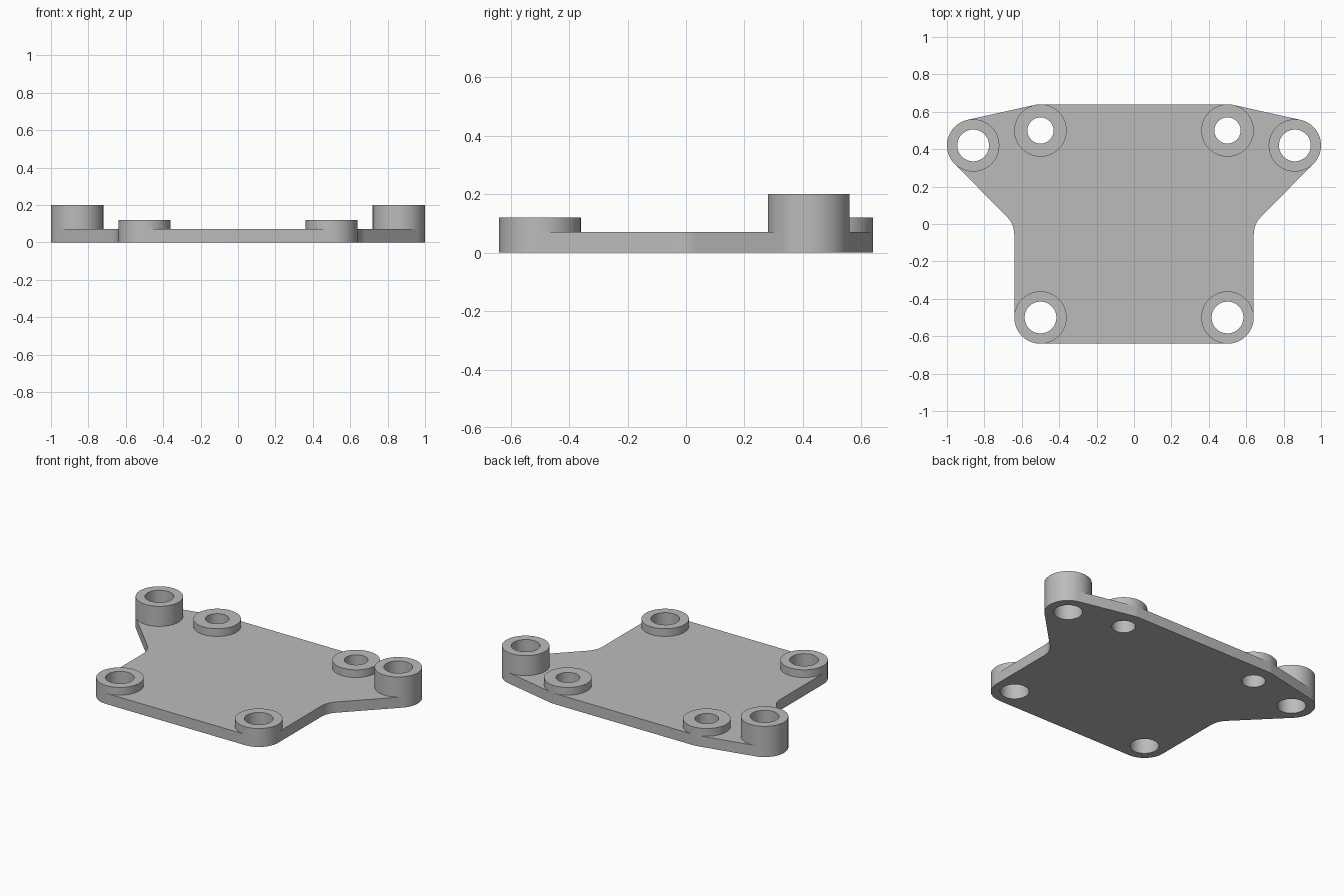
import bpy
import bmesh
import math
from math import cos, sin, radians

if "Cube" in bpy.data.objects:
    bpy.data.objects.remove(bpy.data.objects["Cube"])

R = 0.14          # boss and corner radius
PLATE = 0.07      # plate thickness
SEG = 64
OUTER, BACK, FRONT = (0.86, 0.42), (0.5, 0.5), (0.5, -0.5)

# name, centre, hole radius, top height
BOSSES = [("outer_boss", OUTER, 0.085, 0.2),
          ("back_boss", BACK, 0.07, 0.12),
          ("front_boss", FRONT, 0.085, 0.12)]

grey = bpy.data.materials.new("plain grey")
grey.use_nodes = True
colour = (0.5, 0.5, 0.5, 1)
grey.diffuse_color = colour
grey.node_tree.nodes["Principled BSDF"].inputs["Base Color"].default_value = colour


def arc(centre, radius, start, end, steps):
    angles = [radians(start + (end - start) * i / steps) for i in range(steps + 1)]
    return [(centre[0] + radius * cos(a), centre[1] + radius * sin(a)) for a in angles]


def circle(centre, radius):
    return arc(centre, radius, 0, 360, SEG)[:-1]


def extrude_loops(name, loops, bottom, top):
    """Fill the first loop, leave the others as holes, and extrude upward."""
    bm = bmesh.new()
    for loop in loops:
        verts = [bm.verts.new((x, y, bottom)) for x, y in loop]
        for a, b in zip(verts, verts[1:] + verts[:1]):
            bm.edges.new((a, b))
    bmesh.ops.triangle_fill(bm, edges=bm.edges[:], use_beauty=True, normal=(0, 0, 1))
    result = bmesh.ops.extrude_face_region(bm, geom=bm.faces[:], use_keep_orig=True)
    moved = [v for v in result["geom"] if isinstance(v, bmesh.types.BMVert)]
    bmesh.ops.translate(bm, verts=moved, vec=(0, 0, top - bottom))
    bmesh.ops.recalc_face_normals(bm, faces=bm.faces[:])
    mesh = bpy.data.meshes.new(name)
    bm.to_mesh(mesh)
    bm.free()
    mesh.materials.append(grey)
    obj = bpy.data.objects.new(name, mesh)
    bpy.context.collection.objects.link(obj)
    bpy.ops.object.select_all(action="DESELECT")
    obj.select_set(True)
    bpy.context.view_layer.objects.active = obj
    bpy.ops.object.shade_smooth_by_angle(angle=radians(30))
    return obj


# Plate outline: rounded corners joined by tangent lines, mirrored across x
tangent = math.degrees(math.atan2(OUTER[0] - BACK[0], BACK[1] - OUTER[1]))
waist = (FRONT[0] + 2 * R, -R * math.tan(radians(22.5)))
half = (arc(FRONT, R, -90, 0, 16) + arc(waist, R, 180, 135, 8)
        + arc(OUTER, R, -45, tangent, 22) + arc(BACK, R, tangent, 90, 3))
outline = half + [(-x, y) for x, y in reversed(half)]
holes = [circle((side * c[0], c[1]), r) for _, c, r, _ in BOSSES for side in (1, -1)]
extrude_loops("base_plate", [outline] + holes, 0, PLATE)

# Raised bosses around each hole
for name, (x, y), hole, top in BOSSES:
    for side, label in ((1, "left"), (-1, "right")):
        centre = (side * x, y)
        extrude_loops(label + "_" + name, [circle(centre, R), circle(centre, hole)], PLATE, top)
